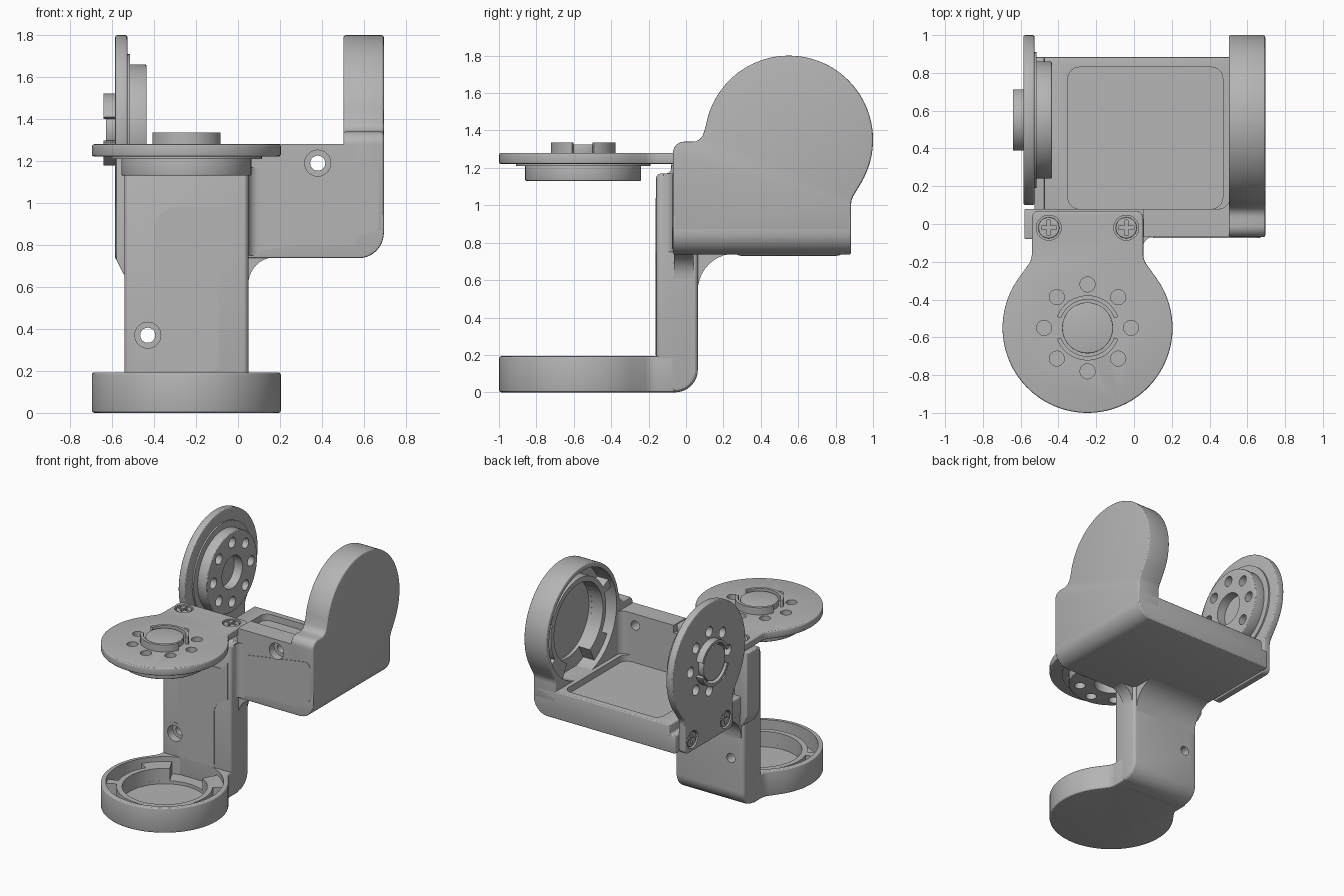
import bpy, bmesh
from math import sin, cos, pi, radians
from mathutils import Matrix, Vector

if "Cube" in bpy.data.objects:
    bpy.data.objects.remove(bpy.data.objects["Cube"])

metal = bpy.data.materials.new("satin grey")
metal.use_nodes = True
GREY = (0.46, 0.46, 0.46, 1)
metal.diffuse_color = GREY
bsdf = next(n for n in metal.node_tree.nodes if n.type == 'BSDF_PRINCIPLED')
bsdf.inputs["Base Color"].default_value = GREY
bsdf.inputs["Roughness"].default_value = 0.6


def axes(x, y, z, origin=(0, 0, 0)):
    m = Matrix((x, y, z)).transposed().to_4x4()
    m.translation = origin
    return m


X, Y, Z = Vector((1, 0, 0)), Vector((0, 1, 0)), Vector((0, 0, 1))
WORLD = Matrix()
ALONG_X = axes(Y, Z, X)      # outline in (y, z)
ALONG_Y = axes(X, Z, Y)      # outline in (x, z)
LOWER = axes(X, Y, Z, (-0.246, -0.55, 0))       # vertical hinge
UPPER = axes(Y, -Z, -X, (0.695, 0.55, 1.35))    # sideways hinge


def arc(r, a, b, n=64, c=(0, 0)):
    """Points on an arc from a to b degrees."""
    return [(c[0] + r * cos(radians(a + (b - a) * i / n)),
             c[1] + r * sin(radians(a + (b - a) * i / n))) for i in range(n + 1)]


def circle(r, c=(0, 0), n=48):
    return arc(r, 0, 360, n, c)[:-1]


def rounded(points):
    """Round every corner that carries a third value, its radius."""
    out = []
    for i, p in enumerate(points):
        here = Vector(p[:2])
        if len(p) < 3:
            out.append(here)
            continue
        a = (Vector(points[i - 1][:2]) - here).normalized()
        b = (Vector(points[(i + 1) % len(points)][:2]) - here).normalized()
        half = a.angle(b) / 2
        reach = p[2] / max(sin(half) / cos(half), 0.01)
        center = here + (a + b).normalized() * p[2] / sin(half)
        s, e = here + a * reach - center, here + b * reach - center
        for k in range(9):
            out.append(center + s.lerp(e, k / 8).normalized() * p[2])
    return out


def prism(name, outline, lo, hi, frame=WORLD, bevel=0, cuts=()):
    """Extrude an outline between two heights, bevel it and cut it."""
    bm = bmesh.new()
    pts = rounded(outline)
    low = [bm.verts.new(frame @ Vector((p[0], p[1], lo))) for p in pts]
    high = [bm.verts.new(frame @ Vector((p[0], p[1], hi))) for p in pts]
    bm.faces.new(low)
    bm.faces.new(high)
    for i in range(len(pts)):
        bm.faces.new((low[i - 1], low[i], high[i], high[i - 1]))
    bmesh.ops.recalc_face_normals(bm, faces=bm.faces)
    me = bpy.data.meshes.new(name)
    bm.to_mesh(me)
    bm.free()
    me.materials.append(metal)
    ob = bpy.data.objects.new(name, me)
    bpy.context.collection.objects.link(ob)
    if bevel:
        m = ob.modifiers.new("edge", 'BEVEL')
        m.width, m.segments, m.limit_method = bevel, 3, 'ANGLE'
        m.angle_limit = radians(50)
    helpers = []
    for o, a, b, f in cuts:
        tool = prism("cutter", o, a, b, f)
        tool.hide_render = True
        m = ob.modifiers.new("cut", 'BOOLEAN')
        m.operation, m.solver, m.object = 'DIFFERENCE', 'EXACT', tool
        helpers.append(tool)
    if ob.modifiers:
        bpy.context.view_layer.update()
        dg = bpy.context.evaluated_depsgraph_get()
        ob.data = bpy.data.meshes.new_from_object(ob.evaluated_get(dg))
        ob.modifiers.clear()
    for tool in helpers:
        bpy.data.objects.remove(tool)
    return ob


def rect(x0, y0, x1, y1, *r):
    return [(x0, y0, *r), (x1, y0, *r), (x1, y1, *r), (x0, y1, *r)]


def band(r0, r1, a, b):
    return arc(r1, a, b) + arc(r0, b, a)


def web(name, corner, du, dv, r, lo, hi, frame):
    """Concave fillet filling an inside corner."""
    u, v = corner
    curve = [(u + du * r * (1 - cos(t * pi / 20)),
              v + dv * r * (1 - sin(t * pi / 20))) for t in range(11)]
    prism(name, [corner] + curve[::-1], lo, hi, frame)


HALF = 0.295
# Outlines of the hinge cups, drawn around the hinge axis
lower_cup = arc(0.45, 34, -214) + [(-HALF, 0.36, 0.1), (-HALF, 0.49),
                                   (HALF, 0.49), (HALF, 0.36, 0.1)]
upper_cup = arc(0.45, 30, -170) + [(-0.47, 0.01, 0.06), (-0.62, 0.01, 0.06),
                                   (-0.62, 0.49), (0.333, 0.49), (0.333, 0.32, 0.1)]
flap = arc(0.45, 34, -214) + [(-HALF, 0.36, 0.1), (-HALF, 0.62, 0.04),
                              (HALF, 0.62, 0.04), (HALF, 0.36, 0.1)]

# Screw holes: position, front face and back face
bores = []
for c, front in (((-0.43, 0.37), -0.16), ((0.38, 1.19), -0.07)):
    bores.append((circle(0.036, c, 24), front - 0.1, 0.2, ALONG_Y))
    bores.append((circle(0.062, c, 32), front - 0.1, front + 0.06, ALONG_Y))
column_bores, arm_bores = bores[:2], bores[2:]
tray_pocket = (rect(-0.35, 0.08, 0.47, 0.83, 0.06), 0.9, 1.1, WORLD)

for label, frame, cup, left, right, inner, edge, cuts in (
        ("lower", LOWER, lower_cup, -HALF, HALF, 0.39, 0.025, column_bores),
        ("upper", UPPER, upper_cup, -0.62, 0.333, 0.4, 0.01, [tray_pocket])):
    # Cup with a sunken well, an inner bearing ring and solid lands by the spine
    prism(label + "_cup", cup, 0, 0.193, frame, 0.012,
          [(circle(0.415, n=64), 0.06, 0.3, frame),
           (circle(0.3), 0.035, 0.3, frame)])
    prism(label + "_bearing_ring", band(0.3, 0.34, 118, 422), 0.05, 0.155, frame)
    for a, b in ((32, 62), (118, 148), (-28, -18), (198, 208)):
        prism(label + "_cup_land", band(0.3, 0.42, a, b), 0.05, 0.155, frame)

    # Spine that joins the cup to the flap
    spine_frame = frame @ axes(Y, Z, X)
    prism(label + "_spine", [(inner, 0), (0.613, 0, 0.12), (0.613, 1.222),
                             (0.47, 1.222), (0.47, 1.17), (inner, 1.17)],
          left, right, spine_frame, edge, cuts)

    # Flap, collar and drilled hub
    holes = [(circle(0.04, (0.23 * cos(k * pi / 4), 0.23 * sin(k * pi / 4)), 20),
              1.0, 1.4, frame) for k in range(8)]
    sockets = [(circle(0.066, (s * 0.205, 0.53), 32), 1.25, 1.4, frame) for s in (-1, 1)]
    prism(label + "_flap", flap, 1.222, 1.28, frame, 0.01, holes + sockets)
    prism(label + "_flap_step", circle(0.36, n=64), 1.21, 1.225, frame, 0, holes)
    prism(label + "_collar", circle(0.31, n=64), 1.13, 1.222, frame, 0.008,
          holes + [(circle(0.125), 1.0, 1.2, frame)])
    prism(label + "_hub", circle(0.135), 1.27, 1.325, frame, 0.006)
    for k, a in enumerate((20, 200)):
        prism(f"{label}_hub_lip_{k}", band(0.15, 0.172, a, a + 140), 1.27, 1.335, frame)
    for s in (-1, 1):
        x = s * 0.205
        cross = [(rect(x - w, 0.53 - h, x + w, 0.53 + h), 1.26, 1.4, frame)
                 for w, h in ((0.04, 0.009), (0.009, 0.04))]
        prism(label + "_screw", circle(0.056, (x, 0.53), 32), 1.24, 1.275, frame, 0.004, cross)

# Front wall of the tray, reaching from the column to the upper cup
prism("tray_front_wall", [(-0.523, 0.8), (0.56, 0.8), (0.56, 1.28), (0.05, 1.28),
                          (0.05, 1.222), (-0.523, 1.222)],
      -0.07, 0.08, ALONG_Y, 0, arm_bores)
prism("column_shoulder", [(-0.58, 0.73, 0.03), (-0.54, 0.65, 0.03), (-0.4, 0.65),
                          (-0.4, 1.222), (-0.58, 1.222)], -0.08, 0.08, ALONG_Y, 0.008)
web("tray_corner_fillet", (0.507, 0.08), -1, 1, 0.06, 0.9, 1.28, WORLD)

# Fillets where the column meets the tray
web("under_arm_fillet", (0.049, 0.742), 1, -1, 0.13, -0.065, 0.04, ALONG_Y)
web("under_tray_fillet", (0.063, 0.742), 1, -1, 0.2, -0.52, 0.03, ALONG_X)
web("arm_side_fillet", (0.049, -0.07), 1, -1, 0.05, 0.75, 1.17, WORLD)

# Thin cable covers on the column and the arm
prism("column_cover", [(-0.4, 0.2), (-0.09, 0.2, 0.03), (-0.09, 0.69, 0.1),
                       (0.025, 0.75), (0.025, 1.04), (-0.02, 0.98, 0.04),
                       (-0.4, 0.98, 0.11)],
      -0.164, -0.157, ALONG_Y, 0, column_bores)
prism("column_cover_lobe", circle(0.085, (-0.43, 0.37)), -0.163, -0.157,
      ALONG_Y, 0, column_bores)
prism("arm_cover", [(0.1, 0.77), (0.67, 0.865, 0.04), (0.67, 1.18, 0.04), (0.1, 1.09, 0.03)],
      -0.074, -0.067, ALONG_Y, 0, arm_bores)

# Smooth curved walls, crisp edges
for ob in bpy.context.scene.objects:
    ob.select_set(ob.type == 'MESH')
    if ob.type == 'MESH':
        bpy.context.view_layer.objects.active = ob
bpy.ops.object.shade_smooth_by_angle(angle=radians(20))
